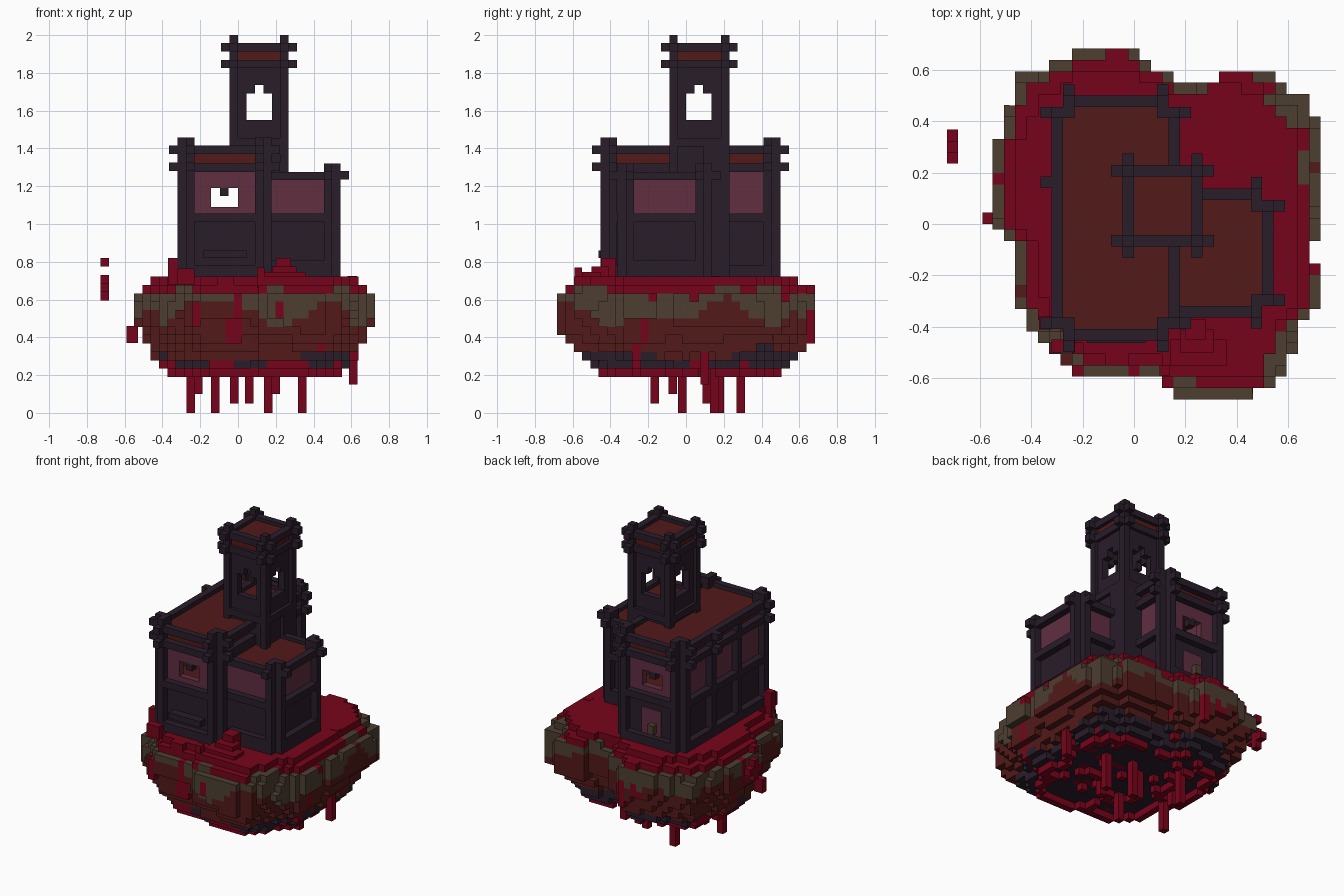
import bpy, bmesh, math
from mathutils import Vector, noise

if "Cube" in bpy.data.objects:
    bpy.data.objects.remove(bpy.data.objects["Cube"])

T = 0.0443  # block size
H = T / 2


def make_mat(name, rgb):
    lin = [((c / 255 + 0.055) / 1.055) ** 2.4 if c > 10 else c / 3300 for c in rgb] + [1]
    m = bpy.data.materials.new(name)
    m.use_nodes = True
    m.diffuse_color = lin
    m.node_tree.nodes["Principled BSDF"].inputs["Base Color"].default_value = lin
    return m


CRIMSON = make_mat("crimson growth", (119, 4, 27))
BROWN = make_mat("red brown", (82, 25, 25))
MOSS = make_mat("olive stone", (77, 62, 49))
DARK = make_mat("dark timber", (41, 29, 42))
PANEL = make_mat("mauve panel", (96, 46, 64))


def finish(name, bm, mats):
    me = bpy.data.meshes.new(name)
    bm.to_mesh(me)
    bm.free()
    for m in mats:
        me.materials.append(m)
    ob = bpy.data.objects.new(name, me)
    bpy.context.collection.objects.link(ob)


def part(name, mat, boxes):
    """One object made of boxes given as (x0, x1, y0, y1, z0, z1)."""
    bm = bmesh.new()
    for x0, x1, y0, y1, z0, z1 in boxes:
        geo = bmesh.ops.create_cube(bm, size=1)
        for v in geo["verts"]:
            v.co = Vector(((x0 + x1) / 2 + v.co.x * (x1 - x0),
                           (y0 + y1) / 2 + v.co.y * (y1 - y0),
                           (z0 + z1) / 2 + v.co.z * (z1 - z0)))
    finish(name, bm, [mat])


def ring(x0, x1, y0, y1, z, h=T, cut=0.0):
    """Four beams around a rectangle, optionally short of the corners."""
    return [(x0 + cut, x1 - cut, y0, y0 + T, z, z + h), (x0 + cut, x1 - cut, y1 - T, y1, z, z + h),
            (x0, x0 + T, y0 + cut, y1 - cut, z, z + h), (x1 - T, x1, y0 + cut, y1 - cut, z, z + h)]


def holed(a0, a1, z0, z1, hole):
    """Rectangles that surround a rectangular hole."""
    b0, b1, c0, c1 = hole
    return [(a0, b0, z0, z1), (b1, a1, z0, z1), (b0, b1, z0, c0), (b0, b1, c1, z1)]


def corner(x, y, sx, sy, z0, top, levels):
    """Notched corner post with crossing beam ends; sx, sy point inwards."""
    out = []

    def add(i0, i1, j0, j1, a, b):
        xs, ys = sorted((x + sx * i0 * T, x + sx * i1 * T)), sorted((y + sy * j0 * T, y + sy * j1 * T))
        out.append((*xs, *ys, a, b))
    add(0, 2, 1, 2, z0, top)
    add(1, 2, 0, 1, z0, top)
    for z in levels:
        add(-1, 2, 1, 2, z, z + T)
        add(1, 2, -1, 2, z, z + T)
    return out


BASE = 0.68
# ---- main hall ----
X0, X1, Y0, Y1 = -0.32, 0.178, -0.453, 0.5
LEVELS = (1.28, 1.37)
timber = []
for z, h in ((BASE, 0.1), (1.01, T), (1.275, T), (1.37, T)):
    timber += ring(X0, X1, Y0, Y1, z, h, T)
for x, sx in ((X0, 1), (X1, -1)):
    for y, sy in ((Y0, 1), (Y1, -1)):
        timber += corner(x, y, sx, sy, BASE, 1.457, LEVELS)
for y in (0.14, -0.13):
    timber.append((X0, X0 + T, y, y + T, BASE, 1.41))
timber += [(X0 - T, X0 + T, 0.14, 0.14 + T, z, z + T) for z in LEVELS]
part("hall_timber_frame", DARK, timber)

WINDOW = (-0.143, 0.0, 1.09, 1.19)
upper, lower, notch = [], [], []
for y in (Y0 + T, Y1 - 2 * T):
    upper += [(a, b, y, y + T, c, d) for a, b, c, d in holed(X0 + T, X1 - T, 1.05, 1.28, WINDOW)]
    lower.append((X0 + T, X1 - T, y, y + T, BASE, 1.05))
    notch.append((-0.094, -0.05, y, y + T, 1.147, 1.2))
for x in (X0 + T, X1 - 2 * T):
    upper.append((x, x + T, Y0 + T, Y1 - T, 1.05, 1.28))
    lower.append((x, x + T, Y0 + T, Y1 - T, BASE, 1.05))
part("hall_upper_panels", PANEL, upper)
part("hall_lower_walls", DARK, lower)
part("window_lintels", DARK, notch)
part("hall_roof", BROWN, [(X0 + T, X1 - T, Y0 + T, Y1 - T, 1.31, 1.385)])
part("hall_floor", BROWN, [(X0 + 2 * T, X1 - 2 * T, Y0 + 2 * T, Y1 - 2 * T, 1.02, 1.065)])
part("front_sill", DARK, [(-0.183, 0.045, Y0 - 0.01, Y0 + T, 0.82, 0.86)])

# ---- back door ----
part("back_door", PANEL, [(-0.14, 0.0, Y1 - T, Y1 - T + 0.008, 0.72, 0.95)])
part("door_knob", MOSS, [(-0.11, -0.065, Y1 - T, Y1, 0.8, 0.86)])

# ---- side wing ----
WX, WY0, WY1 = 0.543, -0.363, 0.138
timber = []
for z, h in ((BASE, 0.13), (1.01, T), (1.232, T)):
    timber += ring(X1 - T, WX, WY0, WY1, z, h, T)
for y, sy in ((WY0, 1), (WY1, -1)):
    timber += corner(WX, y, -1, sy, BASE, 1.32, (1.235,))
part("wing_timber_frame", DARK, timber)
inner = (X1 - T, WX - T, WY0 + T, WY1 - T)
part("wing_upper_panels", PANEL, [(*inner, 1.05, 1.24)])
part("wing_lower_walls", DARK, [(*inner, BASE, 1.05)])
part("wing_roof", BROWN, [(*inner, 1.235, 1.255)])

# ---- tower ----
A0, A1, B0, B1 = -0.045, 0.267, -0.088, 0.229
timber = []
for x in (A0, A1 - T):
    for y in (B0, B1 - T):
        timber.append((x, x + T, y, y + T, 1.24, 2.0))
for z in (1.825, 1.914):
    timber += ring(A0, A1, B0, B1, z)
    for x in (A0, A1 - T):
        timber.append((x, x + T, B0 - T, B1 + T, z, z + T))
    for y in (B0, B1 - T):
        timber.append((A0 - T, A1 + T, y, y + T, z, z + T))
timber += ring(A0, A1, B0, B1, 1.41)
part("tower_timber_frame", DARK, timber)
walls = []


def arched(a0, a1, mid):
    """Wall rectangles around an opening with a small raised tip."""
    low = holed(a0, a1, 1.23, 1.69, (mid - 0.068, mid + 0.068, 1.55, 1.69))[:3]
    return low + [(a0, mid - H, 1.69, 1.83), (mid + H, a1, 1.69, 1.83),
                  (mid - H, mid + H, 1.735, 1.83)]


for y in (B0 + H, B1 - H - T):
    walls += [(a, b, y, y + T, c, d) for a, b, c, d in arched(A0 + H, A1 - H, 0.112)]
for x in (A0 + H, A1 - H - T):
    walls += [(x, x + T, a, b, c, d) for a, b, c, d in arched(B0 + H, B1 - H, 0.068)]
part("tower_walls", DARK, walls)
shaft = (A0 + H, A1 - H, B0 + H, B1 - H)
part("tower_roof", BROWN, [(*shaft, 1.85, 1.935)])
part("tower_floor", BROWN, [(A0 + T, A1 - T, B0 + T, B1 - T, 1.48, 1.525)])
part("tower_buttress", DARK, [(X1 - T, A1, WY1 - T, B1, BASE, 1.41)])

# ---- floating island made of blocks ----
OUTLINE = [(-.22, .69), (0, .69), (.02, .64), (.13, .6), (.18, .55), (.32, .55), (.32, .6), (.54, .6),
           (.58, .52), (.67, .5), (.72, .36), (.72, -.03), (.68, -.14), (.72, -.14), (.72, -.32),
           (.63, -.42), (.62, -.5), (.54, -.64), (.42, -.68), (.14, -.68), (.1, -.58), (-.22, -.58),
           (-.3, -.5), (-.42, -.4), (-.45, -.3), (-.45, -.08), (-.54, -.04), (-.54, .32),
           (-.5, .41), (-.45, .57), (-.3, .62)]
SCALES = (.70, .77, .83, .88, .92, .955, .985, 1.01, 1.01, .99, .95, .87)
FLOOR = 0.19
G = T * .993


def inside(x, y):
    hit = False
    for (ax, ay), (bx, by) in zip(OUTLINE, OUTLINE[1:] + OUTLINE[:1]):
        if (ay > y) != (by > y) and x < (bx - ax) * (y - ay) / (by - ay) + ax:
            hit = not hit
    return hit


def within(x, y, scale):
    return inside((x - .07) / scale + .07, y / scale)


def rnd(x, y, z, f):
    return noise.noise(Vector((x * f + 3.3, y * f + 7.1, z * f + 1.7)))


def block_colour(x, y, z):
    """0 crimson, 1 brown, 2 olive, 3 dark, chosen by height bands and creepers."""
    creeper = abs(rnd(x, y, 0, 3.2)) < 0.035 and rnd(x, y, z, 5) > -.2
    low_growth = z < 0.28 and rnd(x, y, 4, 4) > 0.15 and not within(x, y, .66)
    if z + 0.06 * rnd(x, y, 9, 5) > 0.638 or z < FLOOR + T or creeper or low_growth:
        return 0
    if z + 0.12 * rnd(x, y, 0, 4.5) > 0.52:
        return 2
    return 1 if z + 0.08 * rnd(x, y, 5, 4) > 0.315 else 3


cells = {}
for k, s in enumerate(SCALES):
    z = FLOOR + (k + 0.5) * T
    for i in range(-16, 17):
        for j in range(-15, 16):
            x, y = i * G, j * G
            e = min(1, s + 0.06 * rnd(x, y, z, 5.5))
            web = k > 0 or abs(rnd(x, y, 0, 4)) < 0.045 or not within(x, y, .64)
            if web and within(x, y, e):
                cells[i, j, k] = block_colour(x, y, z)
bm = bmesh.new()
for (i, j, k), colour in cells.items():
    c = Vector((i * G, j * G, FLOOR + (k + 0.5) * T))
    for axis in range(3):
        for sign in (-1, 1):
            d = [0, 0, 0]
            d[axis] = sign
            if (i + d[0], j + d[1], k + d[2]) in cells:
                continue
            u, v = Vector((0, 0, 0)), Vector((0, 0, 0))
            u[(axis + 1) % 3] = H
            v[(axis + 2) % 3] = sign * H
            m = c + Vector(d) * H
            f = bm.faces.new([bm.verts.new(m + q) for q in (-u - v, u - v, u + v, -u + v)])
            underside = d[2] < 0 and k < 3 and colour
            f.material_index = 3 if underside else colour
bmesh.ops.remove_doubles(bm, verts=bm.verts, dist=0.002)
finish("floating_island", bm, [CRIMSON, BROWN, MOSS, DARK])

# ---- hanging roots ----
ROOTS = [(-.25, -.02, 0), (-.21, .11, .1), (-.12, .29, 0), (-.02, -.165, .05), (.06, .11, .05),
         (.16, .18, 0), (.2, -.07, .1), (.34, .15, 0), (.61, .1, .15)]
part("hanging_roots", CRIMSON, [(x - H, x + H, y - H, y + H, z, 0.33) for x, y, z in ROOTS])

# ---- crimson growth on top, and loose drifting blocks ----
part("ground_growth", CRIMSON, [
    (.18, .31, -.5, -.41, .68, .775), (.2, .28, -.45, -.37, .68, .82), (.14, .36, -.55, -.45, .68, .745),
    (-.37, -.32, -.41, -.36, .68, .82), (-.32, -.23, -.5, -.45, .68, .765),
    (.1, .14, -.59, -.55, .66, .77), (.58, .63, .14, .18, .68, .725)])
part("drifting_blocks", CRIMSON, [(-.728, -.684, .235, .367, .64, .687), (-.728, -.684, .279, .323, .595, .73),
                                  (-.728, -.684, .279, .323, .775, .82)])
part("side_outcrop", CRIMSON, [(-.59, -.53, 0, T, .37, .46)])
